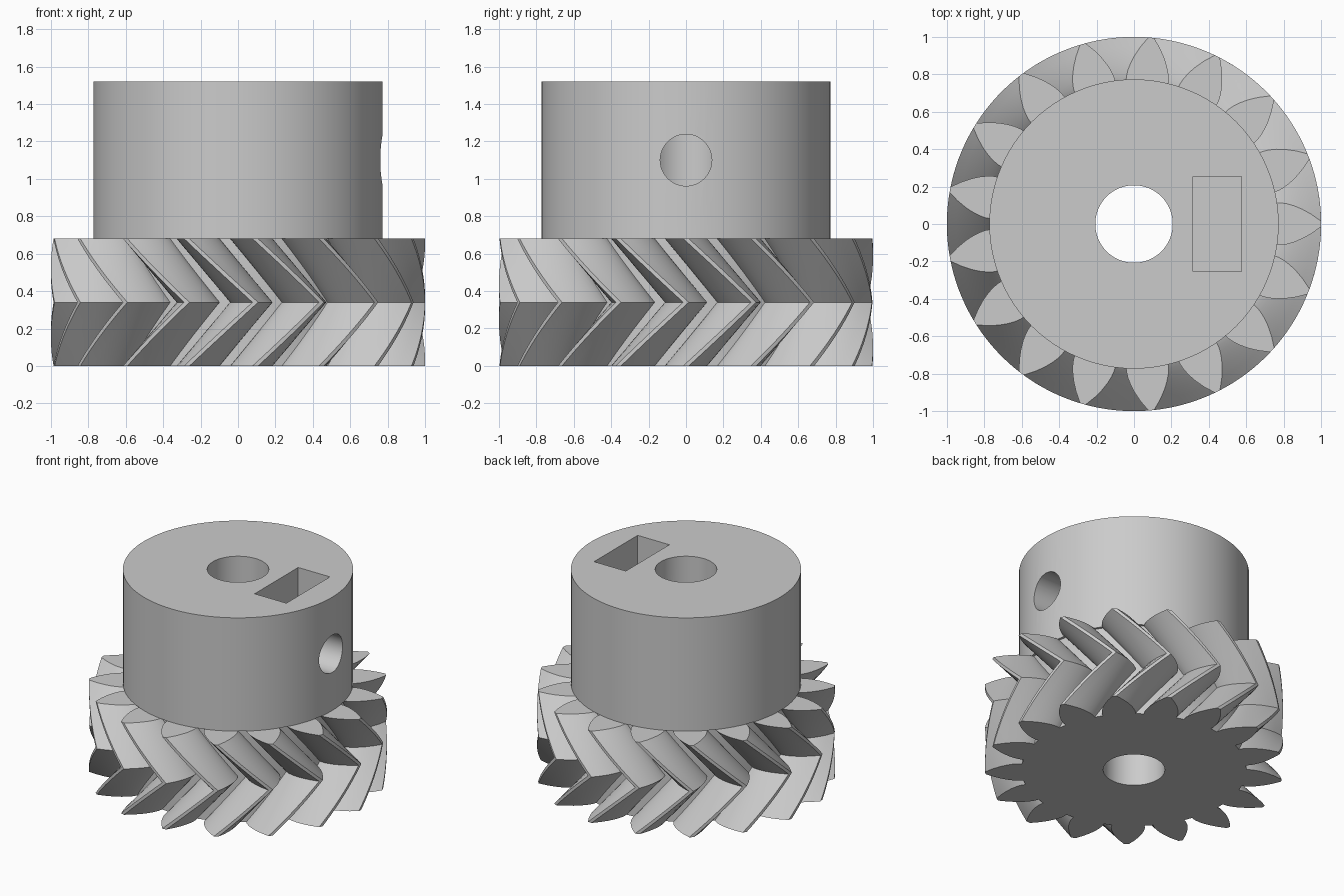
import bpy, bmesh, math
from mathutils import Matrix

if "Cube" in bpy.data.objects:
    bpy.data.objects.remove(bpy.data.objects["Cube"], do_unlink=True)

TEETH, SLICES = 17, 10
PITCH = math.tau / TEETH
R_TIP, R_PITCH, R_ROOT = 1.0, 0.895, 0.755
R_BASE = R_PITCH * math.cos(math.radians(30))
GEAR_H, TOP = 0.68, 1.52
HUB_R, BORE_R, HOLE_R, HOLE_Z = 0.773, 0.207, 0.138, 1.10

grey = bpy.data.materials.new("plain grey")
grey.use_nodes = True
colour = (0.6, 0.6, 0.6, 1)
grey.diffuse_color = colour
grey.node_tree.nodes["Principled BSDF"].inputs["Base Color"].default_value = colour


def to_object(name, bm):
    bmesh.ops.recalc_face_normals(bm, faces=bm.faces)
    mesh = bpy.data.meshes.new(name)
    bm.to_mesh(mesh)
    bm.free()
    mesh.materials.append(grey)
    obj = bpy.data.objects.new(name, mesh)
    bpy.context.collection.objects.link(obj)
    return obj


def cylinder(name, radius, length, matrix, sides=96):
    bm = bmesh.new()
    bmesh.ops.create_cone(bm, cap_ends=True, segments=sides, radius1=radius,
                          radius2=radius, depth=length, matrix=matrix)
    return to_object(name, bm)


def box(name, size, centre):
    bm = bmesh.new()
    bmesh.ops.create_cube(bm, size=1, matrix=Matrix.Translation(centre) @ Matrix.Diagonal((*size, 1)))
    return to_object(name, bm)


def cut(obj, cutters):
    """Subtract each cutter from obj and apply the result."""
    bpy.context.view_layer.objects.active = obj
    for cutter in cutters:
        mod = obj.modifiers.new("cut", "BOOLEAN")
        mod.operation, mod.solver, mod.object = "DIFFERENCE", "EXACT", cutter
        bpy.ops.object.modifier_apply(modifier=mod.name)


def involute(angle):
    return math.tan(angle) - angle


def half_angle(radius):
    """Half the angular width of a tooth at a radius."""
    pressure = math.acos(min(1, R_BASE / radius))
    return PITCH / 4 + involute(math.radians(30)) - involute(pressure)


# Tooth outline: straight below the base circle, involute flank up to the tip
radii = [R_ROOT] + [R_BASE + (R_TIP - R_BASE) * (i / 6) ** 1.4 for i in range(7)]
flank = [(r, half_angle(r)) for r in radii]
tooth = [(r, -a) for r, a in flank] + [(r, a) for r, a in reversed(flank)]
outline = [(r, a + i * PITCH) for i in range(TEETH) for r, a in tooth]

# Herringbone gear: outline twists one pitch up to mid height and back again
bm = bmesh.new()
rings = []
for s in range(2 * SLICES + 1):
    t = s / (2 * SLICES)
    twist = PITCH * (1 - abs(2 * t - 1))
    rings.append([bm.verts.new((r * math.cos(a + twist), r * math.sin(a + twist), GEAR_H * t))
                  for r, a in outline])
for low, high in zip(rings, rings[1:]):
    for i in range(len(low)):
        bm.faces.new((low[i - 1], low[i], high[i], high[i - 1]))
bm.faces.new(rings[0])
bm.faces.new(rings[-1])
gear = to_object("herringbone_gear", bm)

# Hub with shaft bore, set screw hole and nut slot
hub = cylinder("hub", HUB_R, TOP - GEAR_H, Matrix.Translation((0, 0, (TOP + GEAR_H) / 2)))
bore = cylinder("bore_cutter", BORE_R, 4, Matrix.Identity(4))
screw_hole = cylinder("screw_hole_cutter", HOLE_R, 1,
                      Matrix.Translation((0.6, 0, HOLE_Z)) @ Matrix.Rotation(math.pi / 2, 4, "Y"), 48)
slot_floor = HOLE_Z - 0.255
nut_slot = box("nut_slot_cutter", (0.26, 0.51, 1), (0.445, 0, slot_floor + 0.5))
cut(gear, [bore])
cut(hub, [bore, screw_hole, nut_slot])
for cutter in (bore, screw_hole, nut_slot):
    bpy.data.objects.remove(cutter, do_unlink=True)

# Smooth the curved walls and keep the corners crisp
for obj in (gear, hub):
    bpy.ops.object.select_all(action="DESELECT")
    obj.select_set(True)
    bpy.context.view_layer.objects.active = obj
    bpy.ops.object.shade_smooth_by_angle(angle=math.radians(25))
